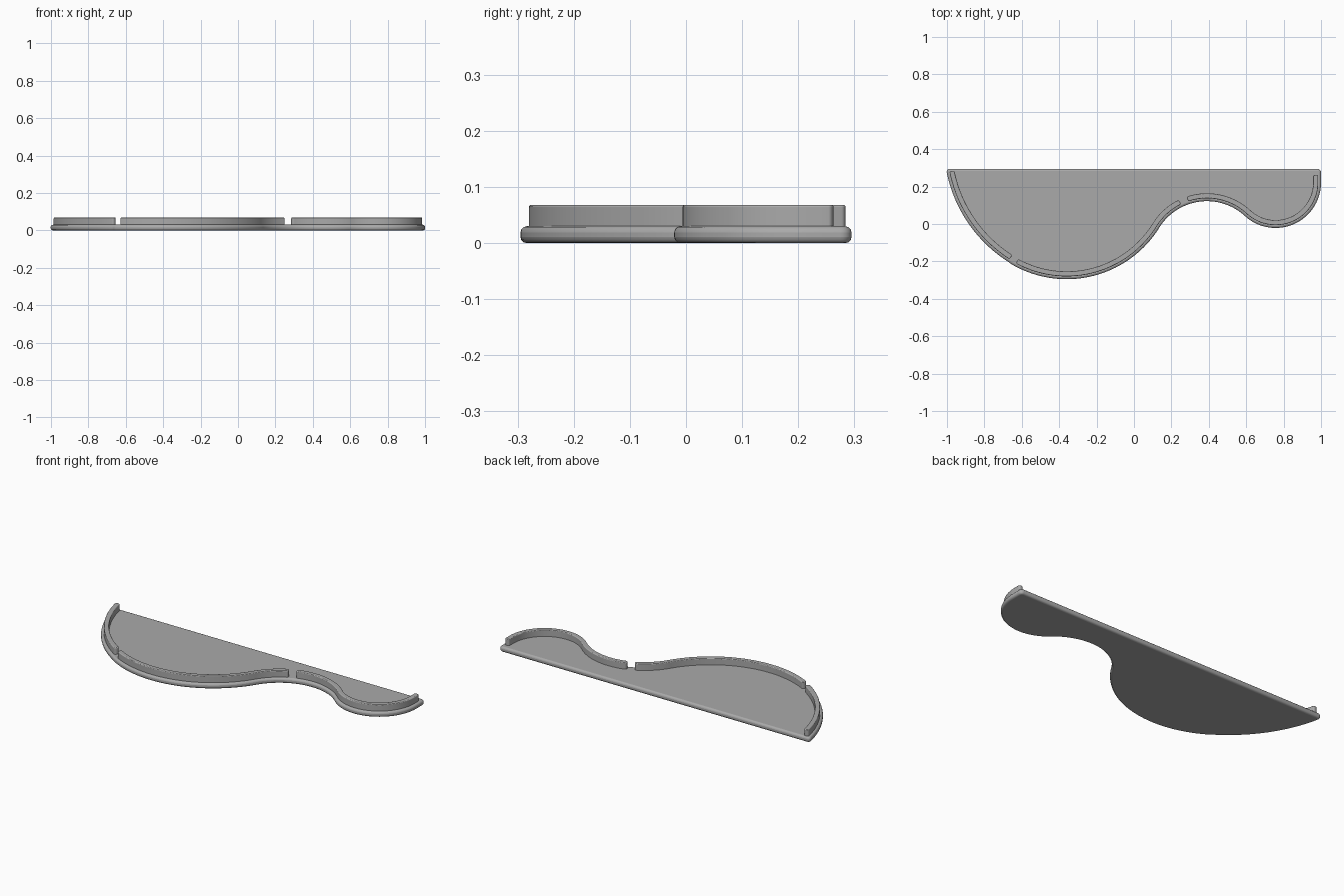
import bpy, bmesh
from math import radians, cos, sin, pi
from mathutils import Vector

cube = bpy.data.objects.get("Cube")
if cube:
    bpy.data.objects.remove(cube, do_unlink=True)

grey = bpy.data.materials.new("plain grey")
grey.use_nodes = True
grey.diffuse_color = (0.4, 0.4, 0.4, 1)
grey.node_tree.nodes["Principled BSDF"].inputs["Base Color"].default_value = (0.4, 0.4, 0.4, 1)

# Scalloped edge: centre x, centre y, radius, start angle, end angle, convex?
ARCS = [
    (-0.276, 0.423, 0.74, 192, 238.1, 1),
    (-0.36, 0.288, 0.583, 238.1, 328.1, 1),
    (0.39, -0.178, 0.30, 148.1, 47.5, -1),
    (0.757, 0.222, 0.243, 227.5, 360, 1),
]
PLATE_TOP = 0.03


def edge_path(inset, step=0.008):
    """Points and outward normals along the scalloped edge, moved inward."""
    path = []
    for cx, cy, r, a0, a1, side in ARCS:
        rad = r - side * inset
        n = max(8, int(abs(radians(a1 - a0)) * rad / step))
        for i in range(n + 1):
            if i == 0 and path:
                continue
            a = radians(a0 + (a1 - a0) * i / n)
            d = Vector((cos(a), sin(a)))
            path.append((Vector((cx, cy)) + d * rad, d * side))
    return path


def slab(name, points, z0, z1, bevel, corners=()):
    """Extrude a flat outline; round listed corners in plan and bevel the rims."""
    bm = bmesh.new()
    verts = [bm.verts.new((p.x, p.y, z0)) for p in points]
    bm.faces.new(verts)
    if corners:
        bmesh.ops.bevel(bm, geom=[verts[i] for i in corners], offset=0.02,
                        segments=6, profile=0.5, affect='VERTICES')
    res = bmesh.ops.extrude_face_region(bm, geom=bm.faces[:])
    top = [g for g in res["geom"] if isinstance(g, bmesh.types.BMVert)]
    bmesh.ops.translate(bm, verts=top, vec=(0, 0, z1 - z0))
    bmesh.ops.recalc_face_normals(bm, faces=bm.faces[:])
    mesh = bpy.data.meshes.new(name)
    bm.to_mesh(mesh)
    bm.free()
    mesh.materials.append(grey)
    obj = bpy.data.objects.new(name, mesh)
    bpy.context.collection.objects.link(obj)
    mod = obj.modifiers.new("soft rim", 'BEVEL')
    mod.width = bevel
    mod.segments = 3
    mod.limit_method = 'ANGLE'
    mod.angle_limit = radians(45)
    mod.use_clamp_overlap = False
    bpy.ops.object.select_all(action='DESELECT')
    obj.select_set(True)
    bpy.context.view_layer.objects.active = obj
    bpy.ops.object.shade_smooth_by_angle(angle=radians(35))
    return obj


# Base plate with a straight back
outline = [p for p, n in edge_path(0)]
outline += [Vector((1.0, 0.295)), Vector((-1.005, 0.295))]
count = len(outline)
slab("base_plate", outline, 0, PLATE_TOP, 0.011, (count - 2, count - 1))

# Raised rim following the edge, split by two gaps
HALF, CAP = 0.0135, 0.009
centre = edge_path(0.0285, 0.005)
for y in (0.23, 0.24, 0.254):
    centre.append((Vector((centre[-1][0].x, y)), Vector((1, 0))))


def end_cap(point, normal, forward):
    """Rounded end of a wall, running from its outer to its inner side."""
    return [point + normal * HALF * cos(pi * i / 12) + forward * CAP * sin(pi * i / 12)
            for i in range(13)]


def rim_wall(name, x0, x1):
    part = [(p, n) for p, n in centre if x0 + CAP <= p.x <= x1 - CAP]
    start = (part[0][0] - part[1][0]).normalized()
    finish = (part[-1][0] - part[-2][0]).normalized()
    loop = [p + n * HALF for p, n in part[1:-1]]
    loop += end_cap(*part[-1], finish)
    loop += [p - n * HALF for p, n in reversed(part[1:-1])]
    loop += reversed(end_cap(*part[0], start))
    slab(name, loop, PLATE_TOP - 0.01, 0.068, 0.004)


rim_wall("right_rim_wall", -2, -0.652)
rim_wall("middle_rim_wall", -0.628, 0.25)
rim_wall("left_rim_wall", 0.282, 2)
